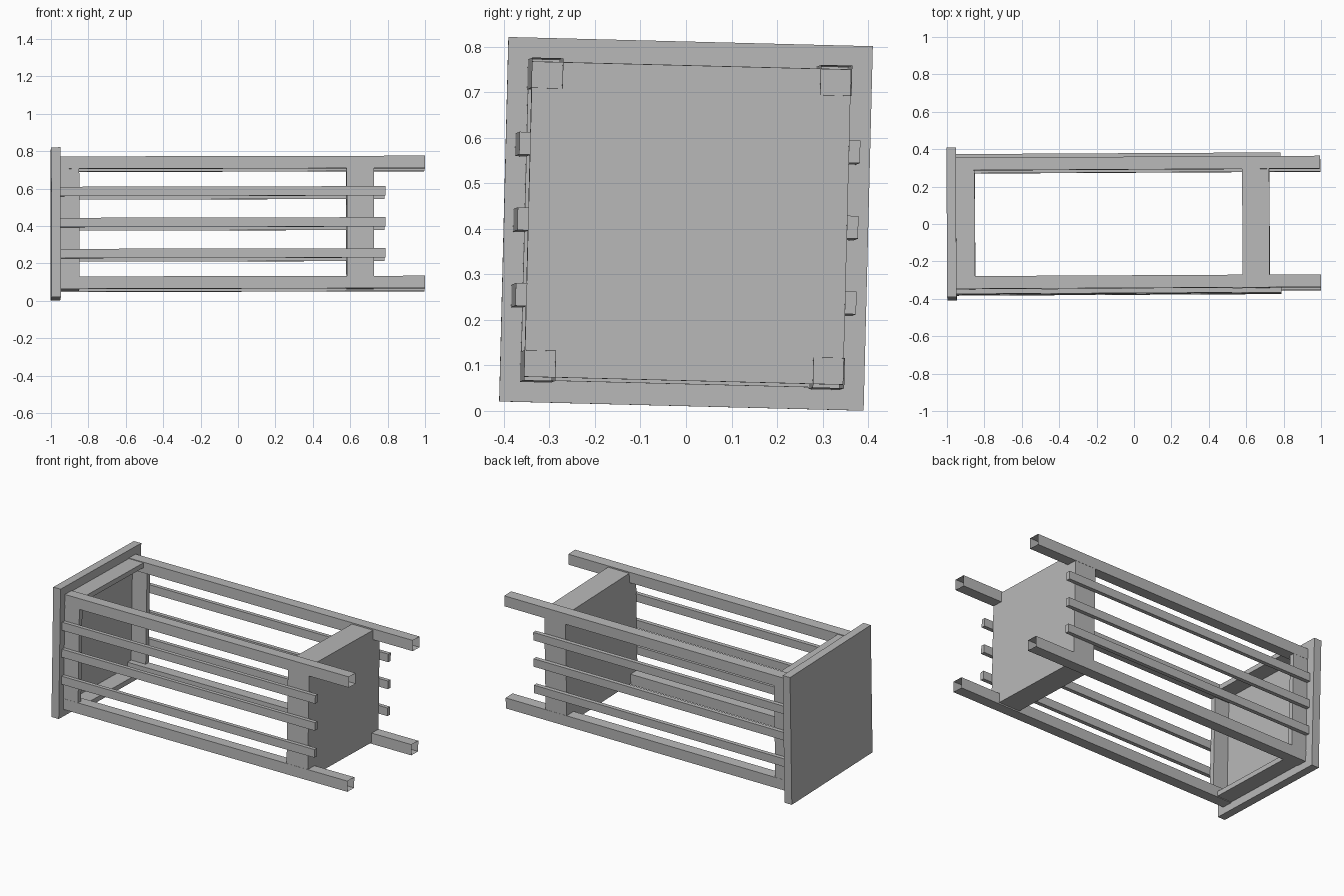
import bpy, bmesh, math
from mathutils import Matrix, Vector

if "Cube" in bpy.data.objects:
    bpy.data.objects.remove(bpy.data.objects["Cube"])

# one plain grey for the whole piece
grey = bpy.data.materials.new("plain_grey")
grey.diffuse_color = (0.48, 0.48, 0.48, 1)
grey.use_nodes = True
grey.node_tree.nodes["Principled BSDF"].inputs["Base Color"].default_value = grey.diffuse_color

# the stool lies on its side with a very slight tilt
tilt = (Matrix.Translation((0, 0, 0.411))
        @ Matrix.Rotation(math.radians(0.3), 4, 'Z')
        @ Matrix.Rotation(math.radians(-0.12), 4, 'Y')
        @ Matrix.Rotation(math.radians(-1.45), 4, 'X'))


def box(name, lo, hi, open_end=False):
    """Box between two corners; open_end drops the +x cap."""
    lo, hi = Vector(lo), Vector(hi)
    bm = bmesh.new()
    bmesh.ops.create_cube(bm, size=1)
    bm.normal_update()
    if open_end:
        caps = [f for f in bm.faces if f.normal.x > 0.9]
        bmesh.ops.delete(bm, geom=caps, context='FACES_ONLY')
    size = hi - lo
    bmesh.ops.transform(bm, verts=bm.verts,
                        matrix=tilt @ Matrix.Translation((lo + hi) / 2)
                        @ Matrix.Diagonal((*size, 1)))
    mesh = bpy.data.meshes.new(name)
    bm.to_mesh(mesh)
    bm.free()
    mesh.materials.append(grey)
    obj = bpy.data.objects.new(name, mesh)
    bpy.context.collection.objects.link(obj)
    return obj


# seat board
box("seat", (-1.0, -0.395, -0.398), (-0.95, 0.405, 0.402))

# open apron frame under the seat
for s, side in ((-1, "low"), (1, "high")):
    a, b = sorted((s * 0.32, s * 0.35))
    box("apron_rail_" + side, (-0.95, -0.35, a), (-0.85, 0.35, b))
    box("apron_side_" + side, (-0.95, a, -0.32), (-0.85, b, 0.32))

# thick lower shelf
box("shelf", (0.58, -0.35, -0.346), (0.725, 0.35, 0.346))

# four legs, hollow at the foot
for sy in (-1, 1):
    for sz in (-1, 1):
        y0, y1 = sorted((sy * 0.283, sy * 0.351))
        z0, z1 = sorted((sz * 0.288, sz * 0.354))
        box("leg", (-0.95, y0, z0), (0.998, y1, z1), open_end=True)

# three slats along each side
for sy in (-1, 1):
    for z in (-0.166, 0, 0.166):
        y0, y1 = sorted((sy * 0.349, sy * 0.374))
        box("side_slat", (-0.95, y0, z - 0.025), (0.786, y1, z + 0.025))
